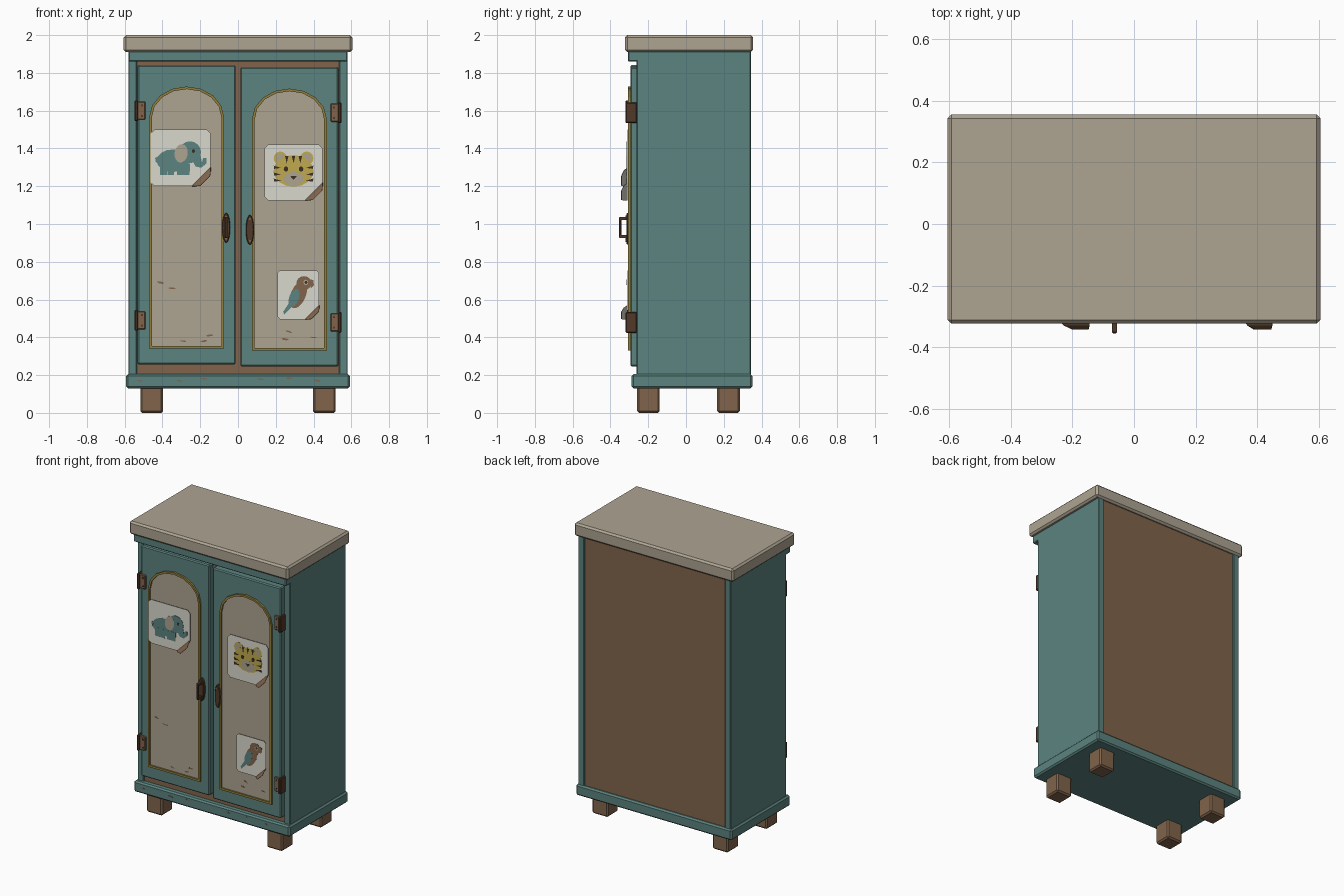
import bpy, bmesh, math, random
from mathutils import Vector

random.seed(4)
default_cube = bpy.data.objects.get("Cube")
if default_cube:
    bpy.data.objects.remove(default_cube, do_unlink=True)


def make_material(name, red, green, blue):
    """Flat material from display colour levels, stored as linear values."""
    linear = [(level / 255) ** 2.2 for level in (red, green, blue)]
    mat = bpy.data.materials.new(name)
    mat.use_nodes = True
    mat.diffuse_color = (*linear, 1)
    mat.node_tree.nodes["Principled BSDF"].inputs["Base Color"].default_value = (*linear, 1)
    return mat


teal = make_material("teal paint", 91, 130, 126)
cream = make_material("cream paint", 172, 162, 144)
wood = make_material("bare wood", 128, 100, 76)
gold = make_material("gold trim", 145, 125, 62)
iron = make_material("dark bronze", 82, 60, 45)
paper = make_material("paper", 217, 215, 203)
yellow = make_material("ochre print", 190, 168, 80)
ink = make_material("dark print", 62, 50, 40)


def finish(name, bm, mat, bevel=0):
    bmesh.ops.recalc_face_normals(bm, faces=bm.faces)
    mesh = bpy.data.meshes.new(name)
    bm.to_mesh(mesh)
    bm.free()
    mesh.materials.append(mat)
    obj = bpy.data.objects.new(name, mesh)
    bpy.context.collection.objects.link(obj)
    if bevel:
        mod = obj.modifiers.new("Soft edge", "BEVEL")
        mod.width, mod.segments = bevel, 1
    return obj


def box(name, xs, ys, zs, mat, bevel=0):
    bm = bmesh.new()
    bmesh.ops.create_cube(bm, size=1)
    for v in bm.verts:
        v.co = [lo + (hi - lo) * (c + 0.5) for c, (lo, hi) in zip(v.co, (xs, ys, zs))]
    return finish(name, bm, mat, bevel)


def plate(name, outline, front, back, mat, bevel=0):
    """Outline in x, z extruded along y."""
    bm = bmesh.new()
    face = bm.faces.new([bm.verts.new((x, front, z)) for x, z in outline])
    out = bmesh.ops.extrude_face_region(bm, geom=[face])["geom"]
    moved = [v for v in out if isinstance(v, bmesh.types.BMVert)]
    bmesh.ops.translate(bm, verts=moved, vec=(0, back - front, 0))
    return finish(name, bm, mat, bevel)


def ellipse(cx, cz, rx, rz, tilt=0, sides=16):
    pts = []
    for i in range(sides):
        a = math.tau * i / sides
        u, w = rx * math.cos(a), rz * math.sin(a)
        pts.append((cx + u * math.cos(tilt) - w * math.sin(tilt),
                    cz + u * math.sin(tilt) + w * math.cos(tilt)))
    return pts


def arch(cx, half, bottom, spring, rise, inset=0):
    pts = [(cx - half + inset, bottom + inset), (cx + half - inset, bottom + inset)]
    for i in range(9):
        a = math.pi * i / 8
        pts.append((cx + (half - inset) * math.cos(a), spring + (rise - inset) * math.sin(a)))
    return pts


def ring(name, outer, inner, front, back, mat):
    """Raised moulding between two matching outlines."""
    bm = bmesh.new()
    loops = [[bm.verts.new((x, y, z)) for x, z in line] for line, y in
             ((outer, back), (outer, front), (inner, front), (inner, back))]
    n = len(outer)
    for a, b in zip(loops, loops[1:] + loops[:1]):
        for i in range(n):
            bm.faces.new((a[i], a[(i + 1) % n], b[(i + 1) % n], b[i]))
    return finish(name, bm, mat)


def fleck(name, x, z, length, y):
    """Thin ragged chip in the paint."""
    tall = random.uniform(0.003, 0.006)
    tilt = random.uniform(-0.3, 0.2)
    pts = [(px + random.uniform(-0.002, 0.002), pz) for px, pz in ellipse(x, z, length / 2, tall, tilt, 6)]
    plate(name, pts, y - 0.001, y + 0.001, wood)


# Carcass, plinth, top and feet
box("carcass", (-0.54, 0.54), (-0.25, 0.335), (0.19, 1.92), wood)
for side, s in (("left", 1), ("right", -1)):
    box(side + "_side_panel", sorted((s * 0.535, s * 0.58)), (-0.262, 0.343), (0.19, 1.92), teal, 0.004)
box("plinth", (-0.593, 0.593), (-0.288, 0.352), (0.13, 0.205), teal, 0.01)
box("cornice_rail", (-0.58, 0.58), (-0.308, -0.24), (1.86, 1.92), teal, 0.005)
box("top_slab", (-0.605, 0.605), (-0.323, 0.355), (1.91, 2), cream, 0.012)
for side, x in (("left", 0.457), ("right", -0.457)):
    for end, y in (("front", -0.199), ("back", 0.225)):
        box(f"{end}_{side}_foot", (x - 0.06, x + 0.06), (y - 0.06, y + 0.06), (0, 0.14), wood, 0.01)

# Doors with arched panels, hinges and handles
for side, s, drop in (("right", -1, 0), ("left", 1, 0.011)):
    mid = s * 0.272
    box(side + "_door", (mid - 0.26, mid + 0.26), (-0.295, -0.245), (0.257 - drop, 1.842 - drop), teal, 0.007)
    shape = (mid, 0.198, 0.341 - drop, 1.565 - drop, 0.163)
    plate(side + "_door_panel", arch(*shape, 0.004), -0.298, -0.29, cream)
    ring(side + "_panel_trim", arch(*shape), arch(*shape, 0.014), -0.308, -0.29, gold)
    for level, z in (("upper", 1.6 - drop), ("lower", 0.49 - drop)):
        name = f"{side}_{level}_hinge"
        box(name + "_leaf", sorted((s * 0.49, s * 0.545)), (-0.308, -0.26), (z - 0.048, z + 0.048), wood, 0.004)
        box(name + "_knuckle", sorted((s * 0.53, s * 0.548)), (-0.32, -0.26), (z - 0.055, z + 0.055), iron, 0.005)
        for dz in (-0.028, 0.028):
            plate(name + "_screw", ellipse(s * 0.508, z + dz, 0.006, 0.006, 0, 8), -0.312, -0.3, iron)
    hx, hz = s * 0.063, 0.98 - drop
    plate(side + "_handle_plate", ellipse(hx, hz, 0.022, 0.08), -0.315, -0.29, iron, 0.004)
    for dz in (-0.058, 0.058):
        plate(side + "_handle_screw", ellipse(hx, hz + dz, 0.006, 0.006, 0, 8), -0.319, -0.3, wood)
box("handle_grip", (-0.071, -0.055), (-0.355, -0.342), (0.925, 1.037), iron, 0.004)
for z in (0.933, 1.029):
    box("handle_post", (-0.071, -0.055), (-0.35, -0.31), (z - 0.008, z + 0.008), iron)


class Poster:
    """Paper sheet with a lifted lower corner; prints use hundredths from its centre."""

    def __init__(self, name, cx, cz, w, h, fold):
        self.name, self.cx, self.cz, self.layer = name, cx, cz, 0
        c = 0.13 * w
        l, r, b, t = cx - w, cx + w, cz - h, cz + h
        plate(name + "_sheet", [(l, b + c), (l + c, b), (r - fold, b), (r, b + fold),
                                (r, t - c), (r - c, t), (l + c, t), (l, t - c)], -0.312, -0.309, paper)
        # Curled corner, bare on its outer face and paper behind
        bm = bmesh.new()
        rows = []
        for along, y, pinch in ((0, -0.311, 0), (0.2, -0.33, 0.08), (0.42, -0.343, 0.24)):
            d = fold * along / 2
            start, end = Vector((r - fold + d, y, b - d)), Vector((r + d, y, b + fold - d))
            rows.append([bm.verts.new(start.lerp(end, k)) for k in (pinch, 1 - pinch)])
            for v in rows[-1]:
                v.co.x, v.co.z = min(v.co.x, r), max(v.co.z, b)
        for p, q in zip(rows, rows[1:]):
            bm.faces.new((p[0], p[1], q[1], q[0]))
        curl = finish(name + "_curl", bm, wood)
        curl.data.materials.append(paper)
        if curl.data.polygons[0].normal.y > 0:
            curl.data.flip_normals()
        mod = curl.modifiers.new("Thickness", "SOLIDIFY")
        mod.thickness, mod.material_offset = 0.002, 1

    def shape(self, part, pts, mat):
        self.layer += 1
        y = -0.3125 - self.layer * 0.0002
        plate(f"{self.name}_{part}", [(self.cx + x / 100, self.cz + z / 100) for x, z in pts], y, -0.311, mat)

    def oval(self, part, mat, *args):
        self.shape(part, ellipse(*args), mat)


# Elephant print
p = Poster("elephant_poster", -0.304, 1.35, 0.159, 0.15, 0.1)
p.oval("body", teal, -4, -1.5, 8.7, 6)
for x in (-9, -5.2, 0, 3):
    p.shape("leg", [(x - 2, -3), (x + 2, -3), (x + 1.8, -9), (x - 1.8, -9)], teal)
p.shape("tail", [(-11, 1), (-13.5, 0), (-13, -3), (-12, -1)], teal)
p.oval("head", teal, 5, 3, 5.8, 5.8)
p.shape("trunk", [(6, -1), (8, -4.6), (11, -5.2), (13.6, -3), (13.8, 0), (12, 0), (11.3, -2.4), (10.4, 2)], teal)
p.oval("ear", cream, 0.3, 2.4, 3.5, 4.9, -0.15)
p.oval("eye", ink, 6.8, 3.6, 0.8, 1)

# Tiger print
p = Poster("tiger_poster", 0.294, 1.273, 0.154, 0.148, 0.095)
for s in (-1, 1):
    p.oval("ear", yellow, s * 7, 7.5, 3.5, 3.6)
    p.oval("inner_ear", cream, s * 7, 7.5, 2.3, 2.4)
p.oval("face", yellow, 0, 0.8, 10.6, 8.4)
p.oval("muzzle", cream, 0, -3.4, 5.2, 3.6)
p.shape("nose", [(-1.8, -1.9), (1.8, -1.9), (0, -3.9)], ink)
for x in (-3.6, 0, 3.6):
    p.shape("brow_stripe", [(x - 0.9, 8.6), (x + 0.9, 8.6), (x, 4.8)], ink)
for s in (-1, 1):
    p.oval("eye", ink, s * 4, 1.8, 1.2, 1.4)
    for z in (2.8, -0.8, -4):
        p.shape("cheek_stripe", [(s * 10.5, z + 0.8), (s * 10.3, z - 0.9), (s * 6.6, z - 0.4)], ink)

# Bird print
p = Poster("bird_poster", 0.319, 0.625, 0.111, 0.13, 0.075)
p.shape("tail", [(-4, -3), (-1.5, -4.5), (-7.5, -10.5), (-8, -9)], teal)
p.oval("body", wood, 0, 0, 4, 7.6, -0.4)
p.oval("head", wood, 3, 6.2, 4, 3.7)
p.shape("beak", [(5, 8.6), (8, 7.8), (8.3, 5), (6.8, 3.6), (6, 5)], wood)
p.oval("wing", teal, -2.2, -1.6, 2.6, 5, -0.35)
p.oval("eye_ring", cream, 4, 6.6, 1.3, 1.4)
p.oval("eye", ink, 4.1, 6.6, 0.7, 0.8)

# Chipped paint
for x in (-0.52, -0.31, -0.18, 0.12, 0.27, 0.42):
    fleck("plinth_chip", x, random.uniform(0.165, 0.185), 0.035, -0.288)
for x, z in ((-0.41, 0.69), (-0.35, 0.66), (-0.29, 0.38), (-0.18, 0.38), (-0.15, 0.41),
             (0.27, 0.43), (0.25, 0.39), (0.4, 0.4)):
    fleck("panel_chip", x, z, 0.04, -0.298)
